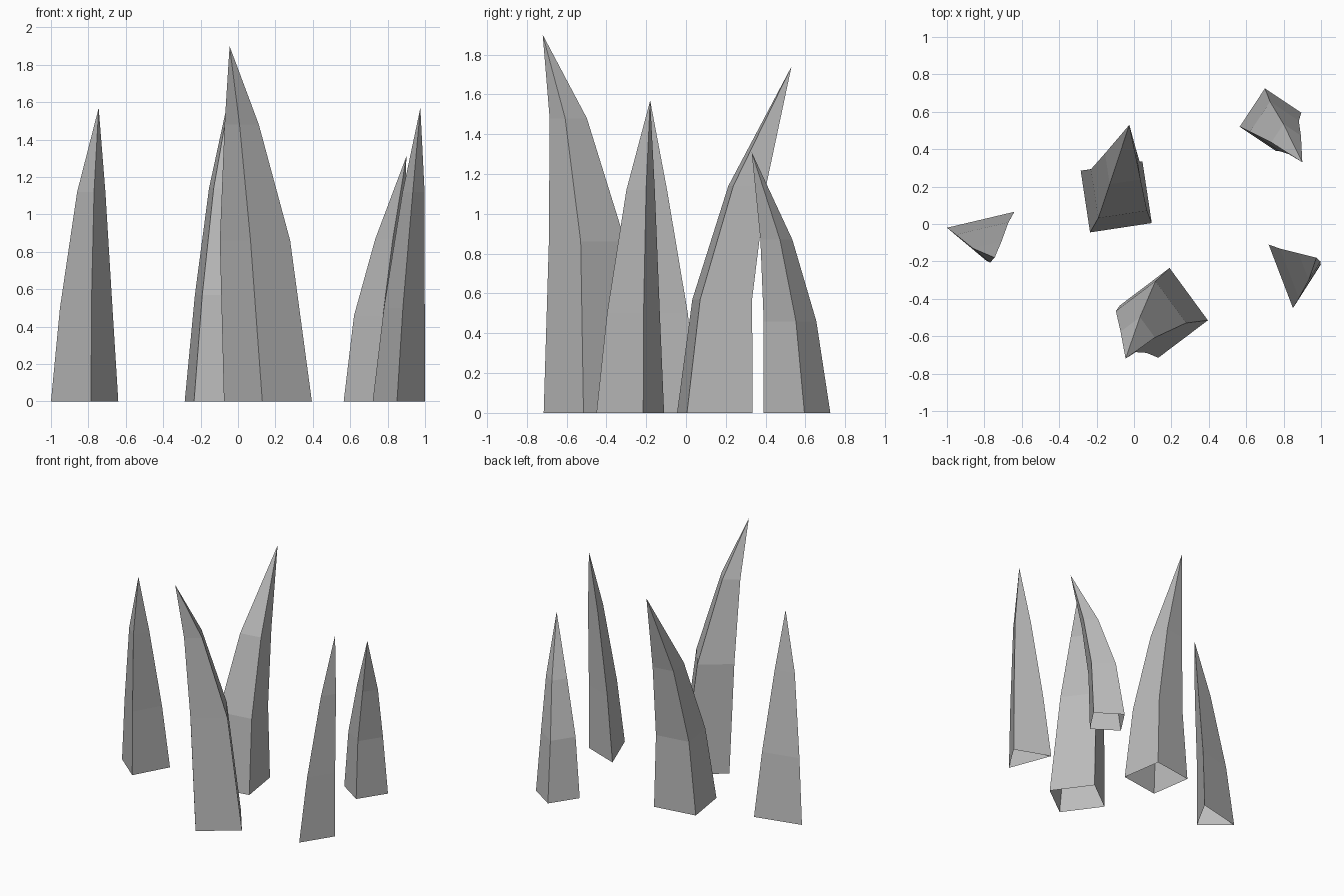
import bpy
import bmesh
from mathutils import Vector

default_cube = bpy.data.objects.get("Cube")
if default_cube:
    bpy.data.objects.remove(default_cube, do_unlink=True)

# One plain grey stone colour
stone = bpy.data.materials.new("grey_stone")
stone.use_nodes = True
stone_colour = (0.5, 0.5, 0.5, 1.0)
stone.diffuse_color = stone_colour
stone.node_tree.nodes["Principled BSDF"].inputs["Base Color"].default_value = stone_colour


def make_spike(name, base, tip, rings):
    """Open-bottomed bent spike: the base outline shrinks towards the tip.

    base  - outline on the ground, counter-clockwise
    rings - (height, scale, sideways bow) of each section between base and tip
    """
    bm = bmesh.new()
    tip = Vector(tip)
    sections = [(0, 1, (0, 0))] + rings
    loops = []
    for height, scale, bow in sections:
        loop = []
        for corner in base:
            point = tip.xy.lerp(Vector(corner), scale) + Vector(bow)
            loop.append(bm.verts.new((point.x, point.y, height)))
        loops.append(loop)

    # Side walls, one quad per side and section
    count = len(base)
    for lower, upper in zip(loops, loops[1:]):
        for i in range(count):
            j = (i + 1) % count
            bm.faces.new((lower[i], lower[j], upper[j], upper[i]))

    # Pointed end
    point_vert = bm.verts.new(tip)
    for i in range(count):
        bm.faces.new((loops[-1][i], loops[-1][(i + 1) % count], point_vert))

    mesh = bpy.data.meshes.new(name)
    bm.to_mesh(mesh)
    bm.free()
    mesh.materials.append(stone)
    spike = bpy.data.objects.new(name, mesh)
    bpy.context.collection.objects.link(spike)
    return spike


def four_corners(left, front, right):
    """Complete a parallelogram outline from three of its corners."""
    back = Vector(left) + Vector(right) - Vector(front)
    return [left, front, right, back]


# Slim three-sided spikes at the two sides
make_spike("right_spike",
           [(-1, -0.02), (-0.785, -0.2), (-0.64, 0.065)],
           (-0.745, -0.18, 1.57),
           [(0.5, 0.78, (-0.008, -0.002)), (1.12, 0.42, (-0.008, -0.018))])
make_spike("left_spike",
           [(0.72, -0.11), (0.85, -0.45), (1, -0.215)],
           (0.975, -0.18, 1.57),
           [(0.5, 0.78, (0.004, -0.006)), (1.12, 0.42, (0.012, -0.006))])

# Broad four-sided spikes, each bending its own way
make_spike("front_spike",
           four_corners((-0.075, -0.435), (0.13, -0.715), (0.395, -0.515)),
           (-0.045, -0.72, 1.9),
           [(0.86, 0.8, (-0.028, 0.027)), (1.48, 0.39, (-0.015, 0.033))])
make_spike("centre_spike",
           four_corners((-0.285, 0.285), (-0.235, -0.045), (0.095, 0.005)),
           (-0.025, 0.53, 1.74),
           [(0.57, 0.79, (0, -0.044)), (1.14, 0.5, (0, -0.03))])
make_spike("back_spike",
           four_corners((0.565, 0.52), (0.76, 0.39), (0.895, 0.595)),
           (0.9, 0.33, 1.31),
           [(0.46, 0.79, (-0.015, 0.013)), (0.87, 0.48, (-0.005, 0.015))])
